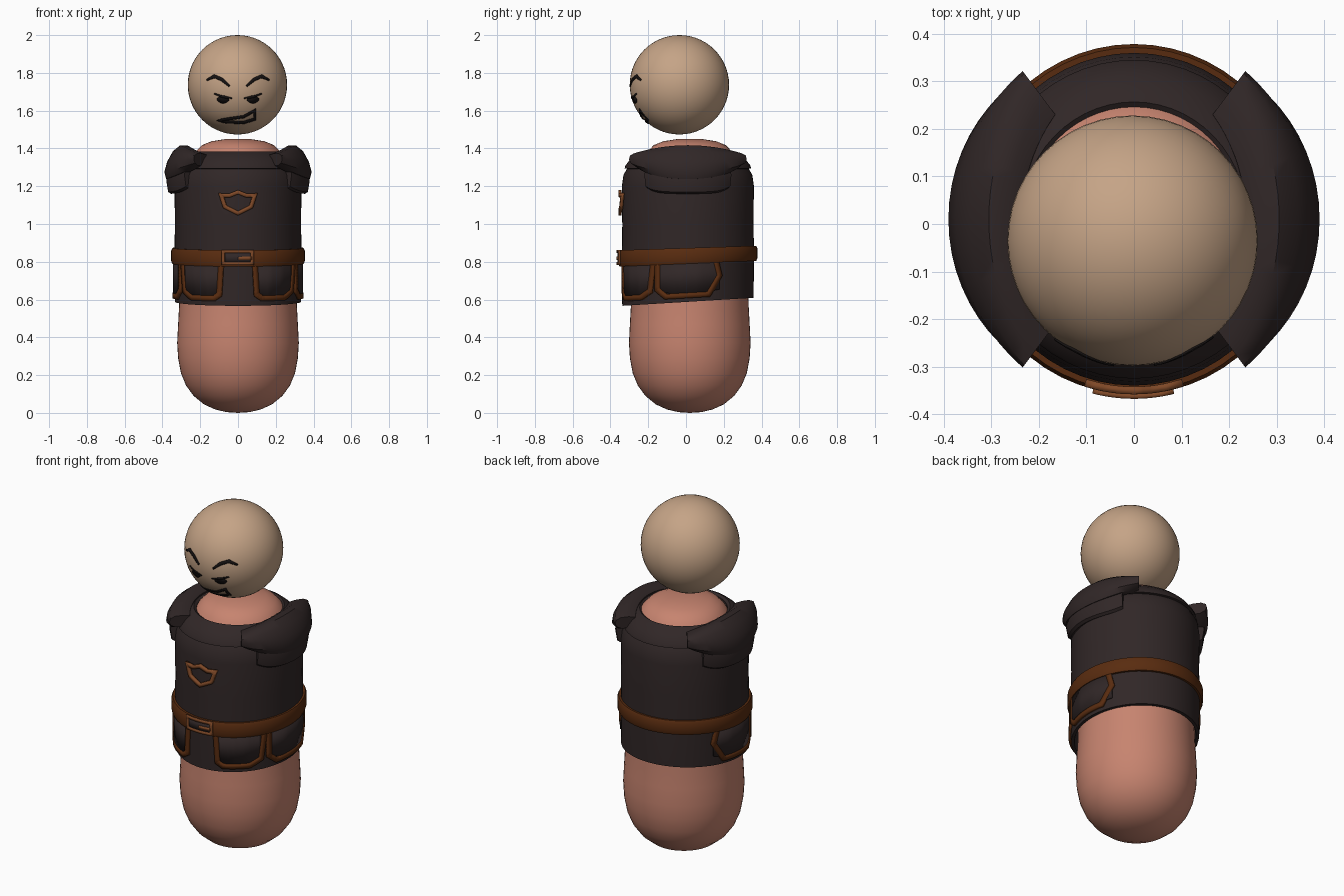
import bpy, bmesh
from math import sin, cos, pi, sqrt, radians
from mathutils import Vector

cube = bpy.data.objects.get("Cube")
if cube:
    bpy.data.objects.remove(cube)


def material(name, rgb):
    m = bpy.data.materials.new(name)
    m.use_nodes = True
    m.diffuse_color = (*rgb, 1)
    m.node_tree.nodes["Principled BSDF"].inputs["Base Color"].default_value = (*rgb, 1)
    return m


TAN = material("tan_skin", (0.56, 0.37, 0.24))
PINK = material("pink_skin", (0.57, 0.23, 0.16))
CLOTH = material("dark_cloth", (0.03, 0.02, 0.02))
LEATHER = material("brown_leather", (0.10, 0.025, 0.005))
COPPER = material("copper", (0.21, 0.065, 0.02))
INK = material("black_ink", (0.008, 0.006, 0.006))

OVAL = 1.04      # depth of the clothes relative to their width
CLOTH_Y = 0.01


def tilt(y, z):
    """Clothes hang lower at the front towards the hem."""
    return z + 0.1 * y * max(0, 1.2 - z)


def finish(name, bm, mat, angle=40):
    bmesh.ops.remove_doubles(bm, verts=bm.verts, dist=0.0001)
    bmesh.ops.recalc_face_normals(bm, faces=bm.faces)
    me = bpy.data.meshes.new(name)
    bm.to_mesh(me)
    bm.free()
    me.materials.append(mat)
    ob = bpy.data.objects.new(name, me)
    bpy.context.collection.objects.link(ob)
    bpy.ops.object.select_all(action="DESELECT")
    ob.select_set(True)
    bpy.context.view_layer.objects.active = ob
    bpy.ops.object.shade_smooth_by_angle(angle=radians(angle))
    return ob


def lathe(name, prof, mat, cy=CLOTH_Y, oval=OVAL, hang=True, closed=False,
          mid=0, half=pi, warp=None, steps=56):
    """Turn an (r, z) profile around z, over a full circle or an arc."""
    bm = bmesh.new()
    rows = []
    for i in range(steps + 1):
        t = 2 * i / steps - 1
        a = mid + half * t
        row = []
        for r, z in prof:
            if warp:
                r, z = warp(r, z, t)
            y = r * oval * sin(a)
            row.append(bm.verts.new((r * cos(a), cy + y, tilt(y, z) if hang else z)))
        rows.append(row)
    n = len(prof)
    for p, q in zip(rows, rows[1:]):
        for j in range(n if closed else n - 1):
            k = (j + 1) % n
            bm.faces.new((p[j], p[k], q[k], q[j]))
    if half < pi:
        bm.faces.new(rows[0])
        bm.faces.new(rows[-1])
    return finish(name, bm, mat)


def strip(name, path, widths, mat, place, thick, closed=False):
    """Draw a flat stroke along a 2D path and wrap it on a surface."""
    pts = [Vector(p) for p in path]
    if closed:
        pts.append(pts[0])
    fine = []
    count = len(pts) - 1
    for i, (p, q) in enumerate(zip(pts, pts[1:])):
        parts = max(2, int((q - p).length / 0.015))
        fine += [(p.lerp(q, k / parts), (i + k / parts) / count) for k in range(parts)]
    if not closed:
        fine.append((pts[-1], 1))
    bm = bmesh.new()
    rows = []
    n = len(fine)
    for i, (p, s) in enumerate(fine):
        before = fine[i - 1][0] if i or closed else None
        after = fine[(i + 1) % n][0] if i < n - 1 or closed else None
        d1 = (p - before).normalized() if before else (after - p).normalized()
        d2 = (after - p).normalized() if after else d1
        d = (d1 + d2).normalized()
        f = s * (len(widths) - 1)
        k = min(int(f), max(0, len(widths) - 2))
        w = widths[k] if len(widths) == 1 else widths[k] + (widths[k + 1] - widths[k]) * (f - k)
        side = Vector((-d.y, d.x)) * (w / 2 / max(0.5, d.dot(d1)))
        rows.append([bm.verts.new(place(*(p + side))), bm.verts.new(place(*(p - side)))])
    for i in range(n if closed else n - 1):
        p, q = rows[i], rows[(i + 1) % n]
        bm.faces.new((p[0], p[1], q[1], q[0]))
    ob = finish(name, bm, mat)
    mod = ob.modifiers.new("thickness", "SOLIDIFY")
    mod.thickness = thick
    mod.offset = 0
    return ob


def on_cloth(radius):
    """Place (distance around from the front, height) on the clothes."""
    def place(u, z):
        a = u / 0.34
        y = -radius * OVAL * cos(a)
        return radius * sin(a), CLOTH_Y + y, tilt(y, z)
    return place


# Head
HEAD = Vector((-0.003, -0.035, 1.737))
HEAD_R = 0.263
bm = bmesh.new()
bmesh.ops.create_uvsphere(bm, u_segments=48, v_segments=28, radius=HEAD_R)
bmesh.ops.translate(bm, verts=bm.verts, vec=HEAD)
finish("head", bm, TAN)


def on_head(x, z):
    r = HEAD_R + 0.002
    return x, HEAD.y - sqrt(max(0, r * r - (x - HEAD.x) ** 2 - (z - HEAD.z) ** 2)), z


# Painted face
for side, name in ((-1, "right"), (1, "left")):
    brow = [(0.165, 1.762), (0.125, 1.782), (0.085, 1.765), (0.045, 1.73)]
    strip(name + "_eyebrow", [(side * x, z) for x, z in brow],
          [0.008, 0.018, 0.018, 0.01], INK, on_head, 0.004)
    lid = [(0.125, 1.69), (0.08, 1.673), (0.032, 1.666)]
    strip(name + "_eyelid", [(side * x, z) for x, z in lid], [0.006, 0.012, 0.006], INK, on_head, 0.004)
    strip(name + "_eye", [(side * 0.11, 1.661), (side * 0.048, 1.658)],
          [0.01, 0.036, 0.042, 0.036, 0.01], INK, on_head, 0.004)
strip("mouth", [(-0.1, 1.548), (-0.04, 1.558), (0.03, 1.568), (0.088, 1.6), (0.088, 1.555),
                (0.03, 1.537), (-0.06, 1.54)], [0.013], INK, on_head, 0.004, closed=True)

# Rounded body
lathe("body", [(0, 0), (0.06, 0.004), (0.12, 0.018), (0.18, 0.045), (0.235, 0.09), (0.275, 0.145),
               (0.302, 0.21), (0.317, 0.29), (0.322, 0.37), (0.317, 0.47), (0.311, 0.58),
               (0.305, 1.15), (0.27, 1.3), (0.222, 1.385), (0.19, 1.418), (0.14, 1.438),
               (0.07, 1.449), (0, 1.451)], PINK, cy=0.02, oval=1, hang=False)

# Tunic and collar
lathe("tunic", [(0.3, 0.64), (0.318, 0.588), (0.334, 0.588), (0.337, 0.8), (0.334, 1.0),
                (0.336, 1.2), (0.328, 1.26), (0.295, 1.32), (0.255, 1.36), (0.235, 1.375),
                (0.222, 1.36), (0.222, 1.3)], CLOTH)
lathe("collar", [(0.3, 1.29), (0.322, 1.295), (0.318, 1.31), (0.29, 1.347), (0.255, 1.377),
                 (0.237, 1.385), (0.223, 1.375), (0.223, 1.33)], CLOTH, closed=True)

# Belt and buckle
lathe("belt", [(0.325, 0.79), (0.348, 0.79), (0.354, 0.805), (0.354, 0.858), (0.347, 0.873),
               (0.325, 0.873)], LEATHER, closed=True)
strip("buckle_plate", [(-0.07, 0.835), (0.07, 0.835)], [0.06], CLOTH, on_cloth(0.355), 0.006)
strip("buckle_frame", [(-0.075, 0.805), (-0.075, 0.867), (0.072, 0.867), (0.072, 0.805)],
      [0.016], COPPER, on_cloth(0.358), 0.01, closed=True)
strip("buckle_tongue", [(0.0, 0.832), (0.07, 0.832)], [0.016], COPPER, on_cloth(0.358), 0.01)

# Chest emblem: an open shield
half = [(0, 1.17), (0.045, 1.152), (0.088, 1.154), (0.068, 1.095), (0, 1.062)]
shield = half + [(-x, z) for x, z in half[-2:0:-1]]
strip("shield_emblem", shield, [0.02], COPPER, on_cloth(0.346), 0.016, closed=True)


# Shoulder pads in two layers
def bend_pad(r, z, t):
    k = (z - 1.24) / 0.18
    s = t * t
    return r + s * (0.045 * k - 0.035 * (1 - k)), z + s * (0.07 * (1 - k) - 0.045 * k)


def bend_flap(r, z, t):
    return r - 0.02 * t * t, z + 0.03 * t ** 4


for mid, name in ((0, "left"), (pi, "right")):
    lathe(name + "_shoulder_pad",
          [(0.24, 1.36), (0.235, 1.395), (0.265, 1.415), (0.305, 1.417), (0.345, 1.385),
           (0.375, 1.33), (0.39, 1.275), (0.38, 1.238), (0.35, 1.235), (0.31, 1.3)],
          CLOTH, closed=True, mid=mid, half=radians(52), warp=bend_pad, steps=20, hang=False)
    lathe(name + "_shoulder_flap",
          [(0.325, 1.28), (0.37, 1.27), (0.38, 1.23), (0.37, 1.17), (0.355, 1.16), (0.325, 1.18)],
          CLOTH, closed=True, mid=mid, half=radians(38), warp=bend_flap, steps=16, hang=False)

# Hip pouches with leather trim
POUCHES = {
    "front": [(0.09, 0.8), (0.1, 0.645), (0.13, 0.625), (0.27, 0.625), (0.33, 0.655), (0.35, 0.8)],
    "side": [(0.375, 0.8), (0.375, 0.66), (0.42, 0.622), (0.64, 0.622), (0.7, 0.72), (0.68, 0.8)],
}
for side, name in ((-1, "right"), (1, "left")):
    for part, path in POUCHES.items():
        inner = [(side * path[1][0], 0.72), (side * path[-2][0], 0.72)]
        strip(f"{name}_{part}_pouch", inner, [0.14, 0.18, 0.18, 0.15], CLOTH, on_cloth(0.339), 0.009)
        strip(f"{name}_{part}_pouch_trim", [(side * u, z) for u, z in path],
              [0.028], LEATHER, on_cloth(0.341), 0.014)
